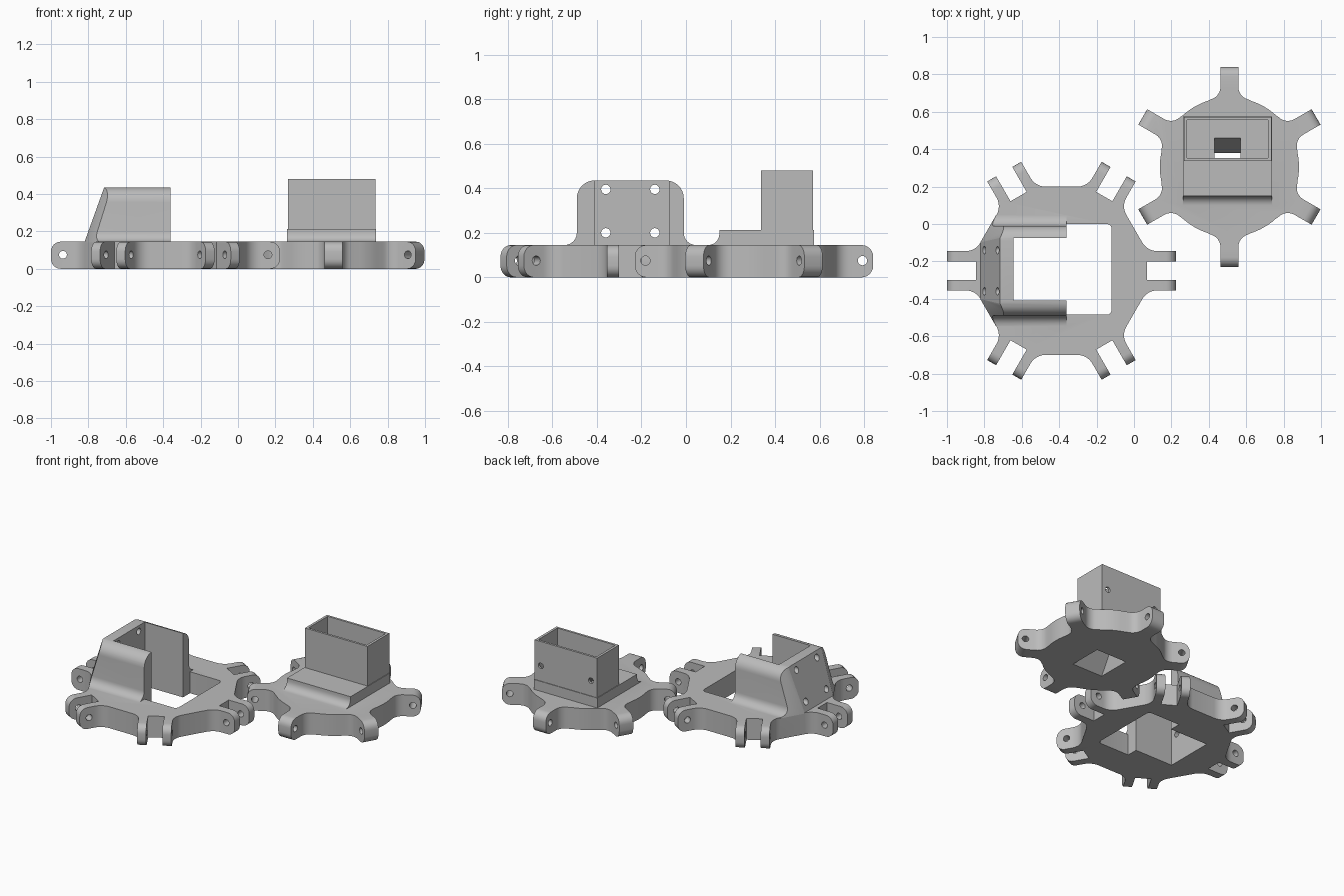
import bpy, bmesh
from math import sin, cos, pi, radians, hypot
from mathutils import Vector, Matrix

if "Cube" in bpy.data.objects:
    bpy.data.objects.remove(bpy.data.objects["Cube"])

T = 0.145  # plate thickness
grey = bpy.data.materials.new("light_grey")
grey.diffuse_color = (0.5, 0.5, 0.5, 1)
grey.use_nodes = True
grey.node_tree.nodes["Principled BSDF"].inputs["Base Color"].default_value = grey.diffuse_color


def to_object(bm, name):
    bmesh.ops.recalc_face_normals(bm, faces=bm.faces)
    me = bpy.data.meshes.new(name)
    bm.to_mesh(me)
    bm.free()
    ob = bpy.data.objects.new(name, me)
    bpy.context.collection.objects.link(ob)
    me.materials.append(grey)
    return ob


def prism(pts, vec):
    """Closed bmesh made by sweeping a polygon along a vector."""
    bm = bmesh.new()
    face = bm.faces.new([bm.verts.new(p) for p in pts])
    ret = bmesh.ops.extrude_face_region(bm, geom=[face])
    bmesh.ops.translate(bm, vec=vec, verts=[v for v in ret["geom"] if isinstance(v, bmesh.types.BMVert)])
    bmesh.ops.recalc_face_normals(bm, faces=bm.faces)
    return bm


def frustum(bottom, top, z0, z1):
    """Block between two (x0, x1, y0, y1) rectangles."""
    bm = bmesh.new()
    for (x0, x1, y0, y1), z in ((bottom, z0), (top, z1)):
        for x in (x0, x1):
            for y in (y0, y1):
                bm.verts.new((x, y, z))
    bmesh.ops.convex_hull(bm, input=bm.verts)
    bmesh.ops.dissolve_limit(bm, angle_limit=0.01, verts=bm.verts, edges=bm.edges)
    return to_object(bm, "block")


def block(x0, x1, y0, y1, z0, z1):
    return frustum((x0, x1, y0, y1), (x0, x1, y0, y1), z0, z1)


def pin(center, axis, r, length):
    bm = bmesh.new()
    m = Matrix.Translation(center) @ Vector(axis).to_track_quat('Z', 'Y').to_matrix().to_4x4()
    bmesh.ops.create_cone(bm, cap_ends=True, segments=20, radius1=r, radius2=r, depth=length, matrix=m)
    return to_object(bm, "pin")


def combine(ob, other, op='DIFFERENCE'):
    mod = ob.modifiers.new("bool", 'BOOLEAN')
    mod.operation, mod.solver, mod.object = op, 'EXACT', other
    bpy.context.view_layer.objects.active = ob
    bpy.ops.object.modifier_apply(modifier=mod.name)
    bpy.data.objects.remove(other)


def arc(cx, cy, r, a0, a1, n):
    return [(cx + r * cos(radians(a0 + (a1 - a0) * i / n)),
             cy + r * sin(radians(a0 + (a1 - a0) * i / n))) for i in range(n + 1)]


def lug_plate(name, cx, cy, half, start, reach, offsets, hole_r, hole_len):
    """Six-lug plate; half is one side of a lug outline, mirrored and repeated."""
    sector = [(u, -v) for u, v in reversed(half)] + half
    pts = []
    for k in range(6):
        a = radians(start + 60 * k)
        for u, v in sector:
            p = Vector((cx + u * cos(a) - v * sin(a), cy + u * sin(a) + v * cos(a), 0))
            if not pts or (p - pts[-1]).length > 1e-4:
                pts.append(p)
    if (pts[0] - pts[-1]).length < 1e-4:
        pts.pop()
    bm = prism(pts, (0, 0, T))
    # rounded lug tips
    tips = [e for e in bm.edges if abs(e.verts[0].co.z - e.verts[1].co.z) < 1e-5
            and all(hypot(v.co.x - cx, v.co.y - cy) > reach - 0.005 for v in e.verts)]
    bmesh.ops.bevel(bm, geom=tips, offset=0.052, segments=6, profile=0.5, affect='EDGES')
    ob = to_object(bm, name)
    # pivot holes through the lugs
    for k in range(6):
        a = radians(start + 60 * k)
        for v in offsets:
            p = (cx + hole_r * cos(a) - v * sin(a), cy + hole_r * sin(a) + v * cos(a), 0.075)
            combine(ob, pin(p, (-sin(a), cos(a), 0), 0.021, hole_len))
    return ob


# ---- socket plate: six forked lugs, window and sloped bracket ----
AX, AY = -0.388, -0.25
fork = [(0.458, 0.05), (0.612, 0.05), (0.612, 0.105)] + arc(0.512, 0.197, 0.092, 270, 210, 6)
socket = lug_plate("socket_plate", AX, AY, fork, 0, 0.612, (-0.078, 0.078), 0.548, 0.08)

# bracket: rounded shoulders and flared feet, swept along x
right = [(0.295, T - 0.005)] + arc(0.295, T + 0.055, 0.055, 270, 180, 6) + arc(0.16, 0.355, 0.08, 0, 90, 8)
side = right + [(-y, z) for y, z in reversed(right)]
bm = prism([(-0.9, AY + y, z) for y, z in side], (0.54, 0, 0))
for ang, dist, slope in ((180, 0.432, 0.36), (150, 0.45, 0.27), (210, 0.45, 0.27)):
    d = Vector((cos(radians(ang)), sin(radians(ang)), 0))
    cut = bmesh.ops.bisect_plane(bm, geom=bm.verts[:] + bm.edges[:] + bm.faces[:], clear_outer=True,
                                 plane_co=Vector((AX, AY, T)) + d * dist,
                                 plane_no=(d + Vector((0, 0, slope))).normalized())
    bmesh.ops.holes_fill(bm, edges=[e for e in bm.edges if e.is_boundary], sides=0)
combine(socket, to_object(bm, "bracket"), 'UNION')

# window, wide at the open end and narrow between the bracket walls
window = [(-0.645, -0.41), (-0.36, -0.41), (-0.36, -0.485)] + arc(-0.145, -0.46, 0.025, 270, 360, 4) \
    + arc(-0.145, -0.025, 0.025, 0, 90, 4) + [(-0.36, 0), (-0.36, -0.075), (-0.645, -0.075)]
combine(socket, to_object(prism([(x, y, -0.1) for x, y in window], (0, 0, 0.8)), "window"))

# bracket screw holes
for y in (-0.36, -0.14):
    for z in (0.2, 0.395):
        combine(socket, pin((-0.72, y, z), (1, 0, 0), 0.021, 0.36))

# ---- holder plate: six single lugs, step and open box ----
BX, BY = 0.51, 0.305
lug = [(0.535, 0.0475)] + arc(0.429, 0.1175, 0.07, 270, 195.3, 6) + arc(0, 0, 0.372, 18, 30, 3)
holder = lug_plate("holder_plate", BX, BY, lug, 30, 0.535, (0,), 0.487, 0.2)

# step with a flared front foot
step = [(0.575, 0.1), (0.575, 0.212), (0.15, 0.212)] + \
    [(y, z) for y, z in arc(0.1, T + 0.05, 0.05, 0, -90, 6)] + [(0.1, 0.1)]
combine(holder, to_object(prism([(0.262, y, z) for y, z in step], (0.476, 0, 0)), "step"), 'UNION')

# thin-walled box
combine(holder, block(0.266, 0.734, 0.337, 0.571, 0.19, 0.48), 'UNION')
combine(holder, block(0.283, 0.717, 0.352, 0.556, 0.213, 0.6))

# tapered cable passage leading down and forward
combine(holder, frustum((0.385, 0.615, 0.15, 0.38), (0.43, 0.57, 0.352, 0.46), -0.001, 0.216))

# screw holes in the back of the box
for x in (0.312, 0.688):
    combine(holder, pin((x, 0.565, 0.315), (0, 1, 0), 0.019, 0.06))

# smooth curves, sharp edges
for ob in (socket, holder):
    bpy.ops.object.select_all(action='DESELECT')
    ob.select_set(True)
    bpy.context.view_layer.objects.active = ob
    bpy.ops.object.shade_smooth_by_angle(angle=radians(30))
